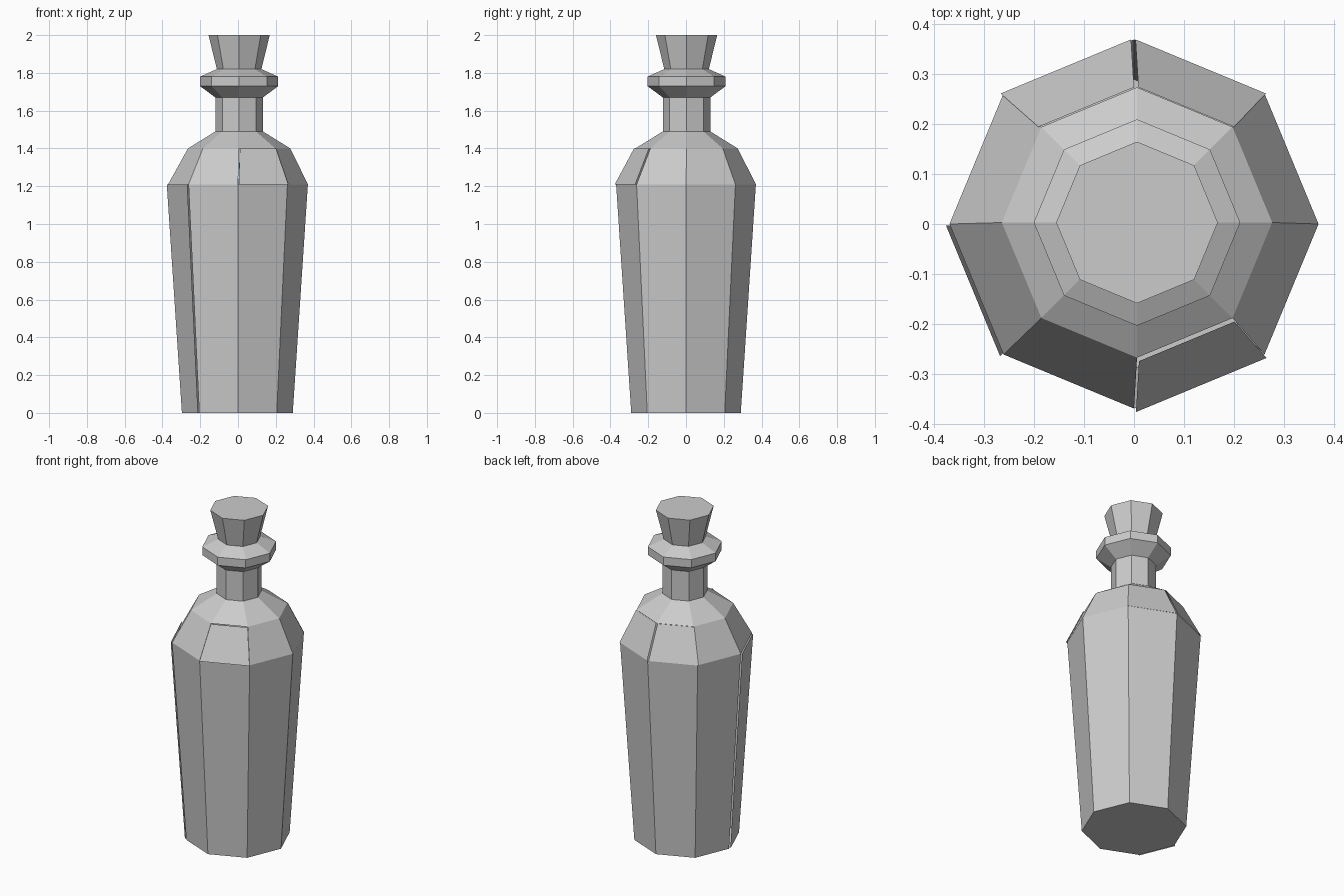
import bpy
from math import cos, sin, pi

if "Cube" in bpy.data.objects:
    bpy.data.objects.remove(bpy.data.objects["Cube"])

SIDES = 8
CX, CY = 0.006, 0.003  # the upper parts sit slightly off centre


def add_mesh(name, verts, faces):
    mesh = bpy.data.meshes.new(name)
    mesh.from_pydata(verts, [], faces)
    mesh.update()
    obj = bpy.data.objects.new(name, mesh)
    bpy.context.collection.objects.link(obj)
    return obj


def ring(r, z, cx=0.0, cy=0.0):
    return [(cx + r * cos(2 * pi * i / SIDES), cy + r * sin(2 * pi * i / SIDES), z)
            for i in range(SIDES)]


def lathe(name, profile, cap_bottom=False, cap_top=False):
    verts, faces, n = [], [], SIDES
    for r, z in profile:
        verts += ring(r, z, CX, CY)
    for k in range(len(profile) - 1):
        for i in range(n):
            j = (i + 1) % n
            faces.append((k * n + i, k * n + j, (k + 1) * n + j, (k + 1) * n + i))
    if cap_bottom:
        faces.append(tuple(reversed(range(n))))
    if cap_top:
        top = (len(profile) - 1) * n
        faces.append(tuple(range(top, top + n)))
    return add_mesh(name, verts, faces)


def panels(name, low, high, shifts, high_centre=(0.0, 0.0)):
    """Separate flat panes, a few nudged so that narrow cracks open between them."""
    a, b = ring(*low), ring(*high, *high_centre)
    verts, faces = [], []
    for i in range(SIDES):
        j = (i + 1) % SIDES
        dx, dy = shifts.get(i, (0.0, 0.0))
        k = len(verts)
        verts += [(x + dx, y + dy, z) for x, y, z in (a[i], a[j], b[j], b[i])]
        faces.append((k, k + 1, k + 2, k + 3))
    return add_mesh(name, verts, faces)


# Tapered glass body and its base
panels("body_panels", (0.29, 0.0), (0.37, 1.21), {4: (-0.007, -0.003)})
add_mesh("base", ring(0.29, 0.0), [tuple(reversed(range(SIDES)))])

# Lower shoulder panes
panels("shoulder_panels", (0.37, 1.21), (0.271, 1.40),
       {1: (0.003, 0), 2: (-0.006, 0), 6: (0.004, -0.007)}, (CX, CY))

# Upper shoulder and neck
lathe("neck", [(0.271, 1.40), (0.126, 1.49), (0.126, 1.67)])

# Flared lip
lathe("lip", [(0.126, 1.67), (0.207, 1.73), (0.207, 1.78), (0.118, 1.82)])

# Stopper
lathe("stopper", [(0.118, 1.82), (0.162, 2.0)], cap_top=True)
